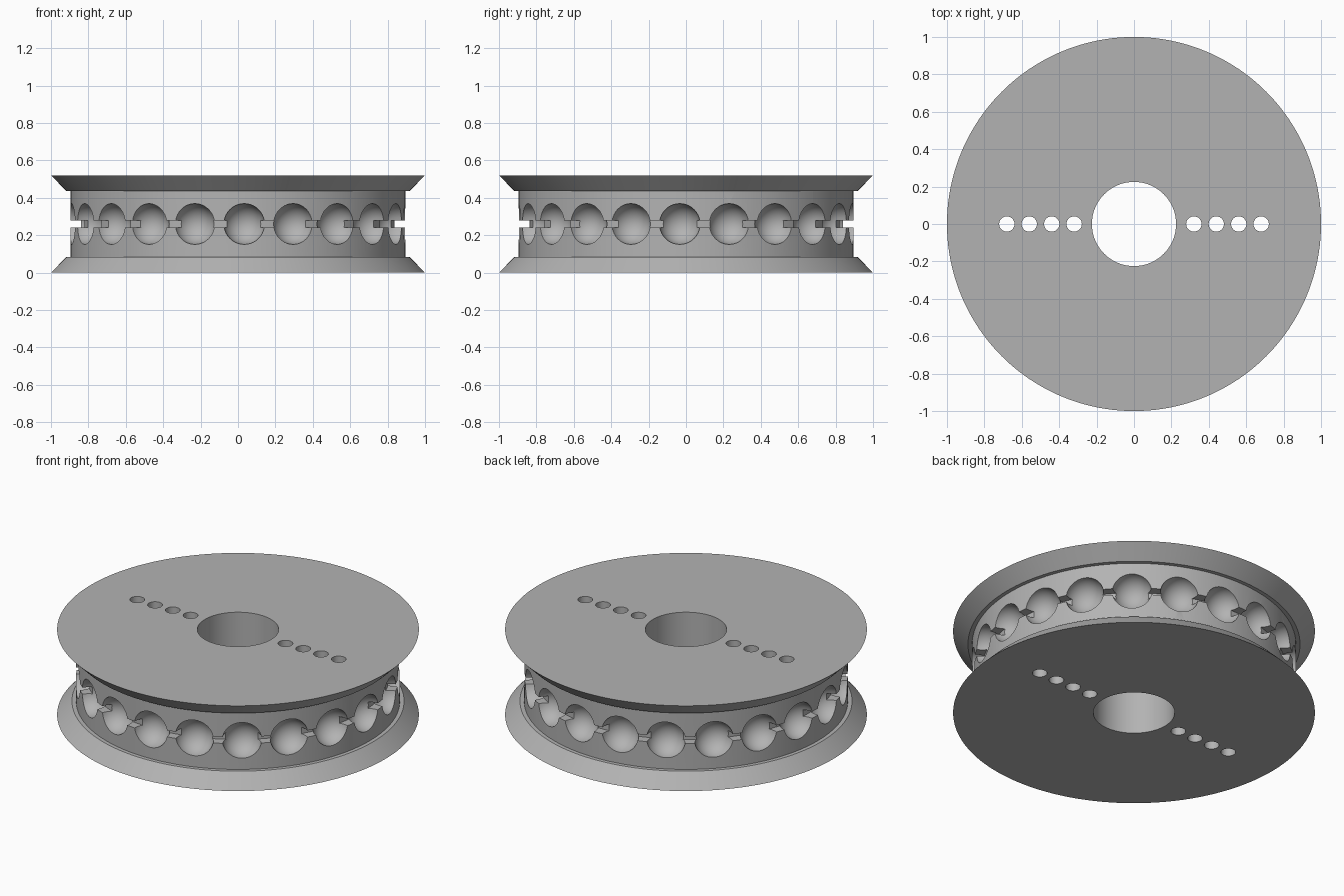
import bpy, bmesh, math
from mathutils import Matrix

if "Cube" in bpy.data.objects:
    bpy.data.objects.remove(bpy.data.objects["Cube"])

H = 0.52            # overall height
MID = H / 2
R = 0.895           # drum radius
BEADS = 21
SEG = 168

grey = bpy.data.materials.new("plain grey")
grey.diffuse_color = (0.45, 0.45, 0.45, 1)
grey.use_nodes = True
grey.node_tree.nodes["Principled BSDF"].inputs["Base Color"].default_value = grey.diffuse_color


def make_object(name, bm):
    bmesh.ops.recalc_face_normals(bm, faces=bm.faces)
    mesh = bpy.data.meshes.new(name)
    bm.to_mesh(mesh)
    bm.free()
    mesh.materials.append(grey)
    obj = bpy.data.objects.new(name, mesh)
    bpy.context.collection.objects.link(obj)
    return obj


def lathe(name, profile):
    """Turn a closed (radius, height) profile around z."""
    bm = bmesh.new()
    rings = []
    for i in range(SEG):
        a = 2 * math.pi * i / SEG
        rings.append([bm.verts.new((r * math.cos(a), r * math.sin(a), z)) for r, z in profile])
    n = len(profile)
    for i in range(SEG):
        p, q = rings[i], rings[(i + 1) % SEG]
        for j in range(n):
            k = (j + 1) % n
            bm.faces.new((p[j], q[j], q[k], p[k]))
    return make_object(name, bm)


# Wheel: bore, flared flanges with a small step, drum and cord groove
lower = [(0.225, 0), (1, 0), (0.918, 0.083), (R, 0.083), (R, MID - 0.02), (0.84, MID - 0.02)]
upper = [(r, H - z) for r, z in reversed(lower)]
wheel = lathe("bead_chain_wheel", lower + upper)

# Bead pockets spaced around the drum
bm = bmesh.new()
for i in range(BEADS):
    a = 2 * math.pi * (i - 0.125) / BEADS
    pos = Matrix.Rotation(a, 4, 'Z') @ Matrix.Translation((R, 0, MID))
    bmesh.ops.create_uvsphere(bm, u_segments=40, v_segments=20, radius=0.109, matrix=pos)
pockets = make_object("pocket_cutter", bm)

# Row of through holes on both sides of the bore
bm = bmesh.new()
for side in (-1, 1):
    for i in range(4):
        bmesh.ops.create_cone(bm, cap_ends=True, segments=32, radius1=0.041, radius2=0.041, depth=1,
                              matrix=Matrix.Translation((side * (0.32 + 0.12 * i), 0, MID)))
holes = make_object("hole_cutter", bm)

# Cut, then discard the cutters
bpy.context.view_layer.objects.active = wheel
wheel.select_set(True)
for cutter in (pockets, holes):
    cutter.hide_render = True
    cutter.select_set(False)
    mod = wheel.modifiers.new("cut", 'BOOLEAN')
    mod.operation = 'DIFFERENCE'
    mod.solver = 'EXACT'
    mod.object = cutter
    bpy.ops.object.modifier_apply(modifier=mod.name)
    bpy.data.objects.remove(cutter)

bpy.ops.object.shade_smooth_by_angle(angle=math.radians(30))
